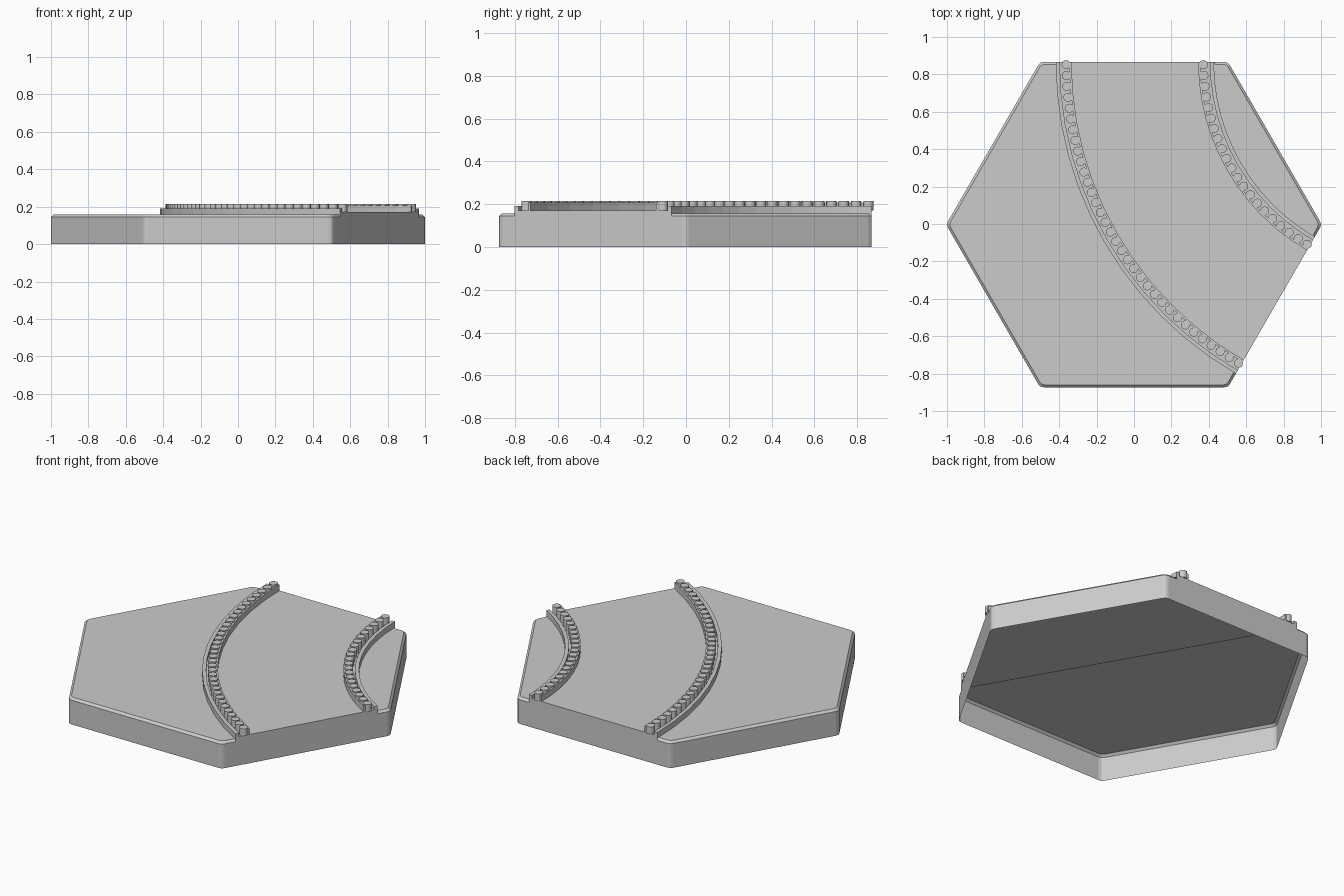
import bpy, bmesh, math
from mathutils import Vector

if "Cube" in bpy.data.objects:
    bpy.data.objects.remove(bpy.data.objects["Cube"])

DY = -0.003                       # keeps the whole model centred in y
R = 1.0046                        # hexagon corner radius before rounding
AP = R * math.sqrt(3) / 2
CX, CY = 1.5 * R, AP + DY         # centre of the road bend
A0, A1, STEPS = math.pi, math.pi * 4 / 3, 12
R_IN, R_OUT = 1.08, 1.925         # road limits measured from the bend centre
Z_EDGE, Z_GROUND, Z_ROAD = 0.144, 0.157, 0.171


def polar(r, a, z):
    return Vector((CX + r * math.cos(a), CY + r * math.sin(a), z))


def angles():
    return [A0 + (A1 - A0) * i / STEPS for i in range(STEPS + 1)]


def finish(bm, name):
    bmesh.ops.remove_doubles(bm, verts=bm.verts, dist=1e-5)
    bmesh.ops.recalc_face_normals(bm, faces=bm.faces)
    me = bpy.data.meshes.new(name)
    bm.to_mesh(me)
    bm.free()
    ob = bpy.data.objects.new(name, me)
    bpy.context.collection.objects.link(ob)
    return ob


def face(bm, pts):
    return bm.faces.new([bm.verts.new(p) for p in pts])


def sweep(bm, profile, closed):
    """Sweep an (r, z) profile around the bend."""
    rings = [[bm.verts.new(polar(r, a, z)) for r, z in profile] for a in angles()]
    n = len(profile)
    for p, q in zip(rings, rings[1:]):
        for i in range(n if closed else n - 1):
            j = (i + 1) % n
            bm.faces.new((p[i], p[j], q[j], q[i]))
    if closed:
        bm.faces.new(rings[0])
        bm.faces.new(rings[-1][::-1])


def hex_corner(k):
    a = math.radians(60 * k)
    return Vector((R * math.cos(a), R * math.sin(a) + DY, 0))


def rounded(k):
    """Corner k of the hexagon, rounded with three points."""
    c, p, n = hex_corner(k), hex_corner(k - 1), hex_corner(k + 1)
    d = 0.018
    a, b = c + (p - c).normalized() * d, c + (n - c).normalized() * d
    return [a, (a + b) / 2 * 0.5 + c * 0.5, b]


def ground(bm, start, corners, end, arc):
    """Skirt, chamfer and top of one field beside the road."""
    rim = [start] + [p for k in corners for p in rounded(k)] + [end]
    up = Vector((0, 0, 1))
    low = rim
    mid = [p + up * Z_EDGE for p in rim]
    top = [Vector((p.x * 0.985, p.y * 0.985, Z_GROUND)) for p in rim]
    for i in range(len(rim) - 1):
        face(bm, [low[i], low[i + 1], mid[i + 1], mid[i]])
        face(bm, [mid[i], mid[i + 1], top[i + 1], top[i]])
    face(bm, top + arc)
    # small end pieces of the chamfer
    face(bm, [mid[0], top[0], arc[-1]])
    face(bm, [mid[-1], arc[0], top[-1]])


# tile: open-bottomed hexagon with a raised curved road
bm = bmesh.new()
arc = lambda r: [polar(r, a, Z_GROUND) for a in angles()]
ground(bm, polar(R_OUT, A0, 0), (2, 3, 4, 5), polar(R_OUT, A1, 0), arc(R_OUT)[::-1])
ground(bm, polar(R_IN, A1, 0), (0, 1), polar(R_IN, A0, 0), arc(R_IN))
sweep(bm, [(R_IN, Z_GROUND), (R_IN, Z_ROAD), (R_OUT, Z_ROAD), (R_OUT, Z_GROUND)], False)
for a in (A0, A1):
    face(bm, [polar(R_IN, a, 0), polar(R_OUT, a, 0), polar(R_OUT, a, Z_ROAD), polar(R_IN, a, Z_ROAD)])
finish(bm, "road_tile")

# each side of the road: low kerb, row of tyres, barrier wall facing the road
for side, edge, s, count in (("outer", R_OUT, -1, 34), ("inner", R_IN, 1, 21)):
    def box(name, near, depth, top):
        b = bmesh.new()
        r0, r1 = edge + s * near, edge + s * (near + depth)
        sweep(b, [(r0, Z_ROAD), (r0, top), (r1, top), (r1, Z_ROAD)], True)
        finish(b, name)

    box(side + "_kerb", 0.0, 0.021, 0.191)
    box(side + "_barrier_wall", 0.072, 0.012, 0.207)

    b = bmesh.new()
    r = edge + s * 0.055
    margin = 0.015 / r
    for i in range(count):
        a = A0 + margin + (A1 - A0 - 2 * margin) * i / (count - 1)
        made = bmesh.ops.create_cone(b, cap_ends=True, segments=16, radius1=0.024,
                                     radius2=0.024, depth=0.214 - Z_ROAD)
        bmesh.ops.translate(b, verts=made["verts"], vec=polar(r, a, (0.214 + Z_ROAD) / 2))
    ob = finish(b, side + "_tyre_row")
    bpy.context.view_layer.objects.active = ob
    ob.select_set(True)
    bpy.ops.object.shade_smooth_by_angle()
    ob.select_set(False)
